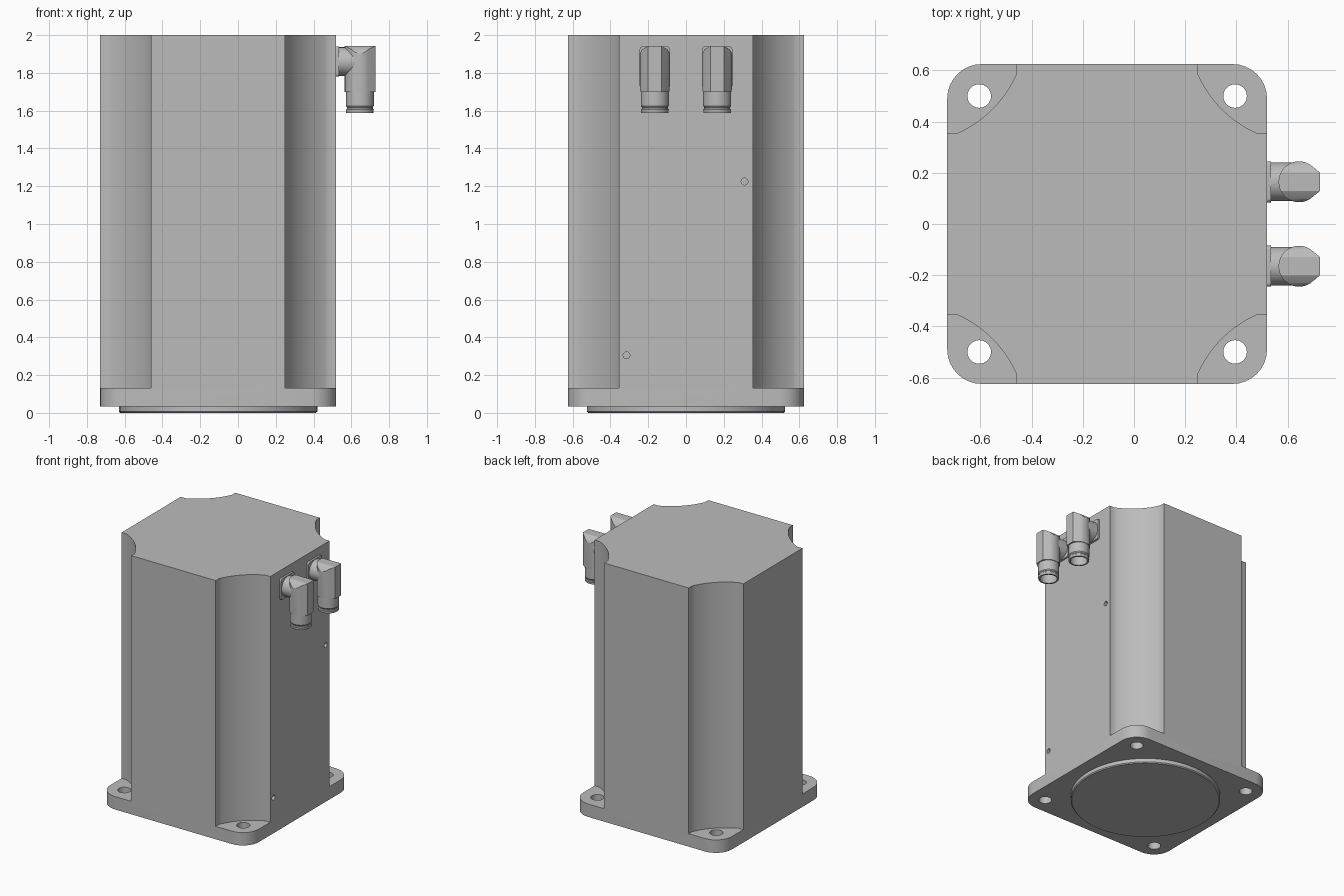
import bpy, bmesh, math
from mathutils import Matrix, Vector

if "Cube" in bpy.data.objects:
    bpy.data.objects.remove(bpy.data.objects["Cube"])

GREY = bpy.data.materials.new("machined grey")
GREY.use_nodes = True
GREY.diffuse_color = (0.5, 0.5, 0.5, 1)
GREY.node_tree.nodes["Principled BSDF"].inputs["Base Color"].default_value = (0.5, 0.5, 0.5, 1)

CX, HALF = -0.105, 0.625   # housing centre and half width
BASE, TOP = 0.035, 2.0
UP = Matrix.Identity(3)
ALONG_X = Matrix(((0, 0, 1), (1, 0, 0), (0, 1, 0)))   # profile (u, v) -> (y, z), depth -> x


def arc(cx, cy, r, a0, a1, n):
    return [(cx + r * math.cos(math.radians(a0 + (a1 - a0) * i / n)),
             cy + r * math.sin(math.radians(a0 + (a1 - a0) * i / n))) for i in range(n + 1)]


def rounded_square(cx, cy, half, r, n=8):
    pts = []
    for k, (sx, sy) in enumerate([(1, 1), (-1, 1), (-1, -1), (1, -1)]):
        pts += arc(cx + sx * (half - r), cy + sy * (half - r), r, 90 * k, 90 * k + 90, n)
    return pts


def circle(cx, cy, r, n=32):
    return arc(cx, cy, r, 0, 360, n)[:-1]


def finish(name, bm):
    bmesh.ops.recalc_face_normals(bm, faces=bm.faces)
    mesh = bpy.data.meshes.new(name)
    bm.to_mesh(mesh)
    bm.free()
    mesh.materials.append(GREY)
    ob = bpy.data.objects.new(name, mesh)
    bpy.context.collection.objects.link(ob)
    return ob


def prism(name, pts, lo, hi, frame=UP):
    bm = bmesh.new()
    face = bm.faces.new([bm.verts.new(frame @ Vector((u, v, lo))) for u, v in pts])
    out = bmesh.ops.extrude_face_region(bm, geom=[face])["geom"]
    verts = [g for g in out if isinstance(g, bmesh.types.BMVert)]
    bmesh.ops.translate(bm, verts=verts, vec=frame @ Vector((0, 0, hi - lo)))
    return finish(name, bm)


def lathe(name, profile, x, y, n=40):
    bm = bmesh.new()
    verts = [bm.verts.new((x + r, y, z)) for r, z in profile]
    edges = [bm.edges.new(p) for p in zip(verts, verts[1:])]
    bmesh.ops.spin(bm, geom=verts + edges, cent=(x, y, 0), axis=(0, 0, 1),
                   angle=math.tau, steps=n)
    bmesh.ops.remove_doubles(bm, verts=bm.verts, dist=0.0002)
    return finish(name, bm)


def select(ob):
    bpy.ops.object.select_all(action="DESELECT")
    ob.select_set(True)
    bpy.context.view_layer.objects.active = ob


def boolean(ob, cutter, operation="DIFFERENCE"):
    mod = ob.modifiers.new("cut", "BOOLEAN")
    mod.operation, mod.object, mod.solver = operation, cutter, "EXACT"
    select(ob)
    bpy.ops.object.modifier_apply(modifier=mod.name)
    bpy.data.objects.remove(cutter)


def smooth(ob):
    select(ob)
    bpy.ops.object.shade_smooth_by_angle(angle=math.radians(28))


# Housing and mounting flange: one block with scooped corners above the flange
housing = prism("motor_housing", rounded_square(CX, 0, HALF, 0.135), BASE, TOP)
chord = Vector((0.115, 0.115)).length * math.sqrt(2) / math.sqrt(2)
sag = 0.03
R = (chord ** 2 + sag ** 2) / (2 * sag)
half_angle = math.degrees(math.asin(chord / R))
offset = (0.155 + sag / math.sqrt(2)) - R / math.sqrt(2)   # arc centre, inward from the corner
for sx in (-1, 1):
    for sy in (-1, 1):
        scoop = [(-0.27, 0.1), (-0.27, -0.04)]
        scoop += arc(-offset, -offset, R, 225 - half_angle, 225 + half_angle, 14)
        scoop += [(-0.04, -0.27), (0.1, -0.27), (0.1, 0.1)]
        pts = [(CX + sx * (HALF + u), sy * (HALF + v)) for u, v in scoop]
        boolean(housing, prism("scoop_cutter", pts, 0.133, TOP + 0.1))
        hole = circle(CX + sx * 0.5, sy * 0.5, 0.046)
        boolean(housing, prism("bolt_hole_cutter", hole, -0.1, 0.3))

# Small blind holes in the connector side
for y, z in ((0.31, 1.225), (-0.315, 0.305)):
    boolean(housing, prism("vent_cutter", circle(y, z, 0.018, 20), 0.48, 0.6, ALONG_X))
smooth(housing)

# Locating disc underneath
disc = lathe("pilot_disc", [(0, 0), (0.518, 0), (0.525, 0.007), (0.525, BASE + 0.002),
                            (0, BASE + 0.002)], CX, 0, 80)
smooth(disc)

# Two angled connectors
PX, PZ, W = 0.645, 1.86, 0.08
for y, side in ((-0.165, "front"), (0.165, "rear")):
    plate = prism(side + "_connector_plate", rounded_square(y, PZ, W, 0.015, 4),
                  0.515, 0.535, ALONG_X)
    neck = prism(side + "_connector_neck", circle(y, PZ, 0.076), 0.53, PX, ALONG_X)

    # Elbow: round at the back, tapering to a flat front facet, with a faceted top
    section = arc(PX, y, W, 58, 302, 24) + [(0.727, y - 0.036), (0.727, y + 0.036)]
    elbow = prism(side + "_connector_elbow", section, 1.70, 1.945)
    crown = [(y + u, z) for u, z in ((-0.075, 1.69), (0.075, 1.69), (0.082, 1.75), (0.082, 1.90),
                                     (0.066, 1.925), (0.036, 1.942), (-0.036, 1.942),
                                     (-0.066, 1.925), (-0.082, 1.90), (-0.082, 1.75))]
    boolean(elbow, prism("crown_cutter", crown, 0.5, 0.8, ALONG_X), "INTERSECT")

    plug = lathe(side + "_connector_plug",
                 [(0, 1.705), (0.074, 1.705), (0.074, 1.625), (0.069, 1.618), (0.069, 1.61),
                  (0.074, 1.605), (0.072, 1.588), (0.060, 1.588), (0.060, 1.66), (0, 1.66)], PX, y)
    for part in (plate, neck, elbow, plug):
        smooth(part)
